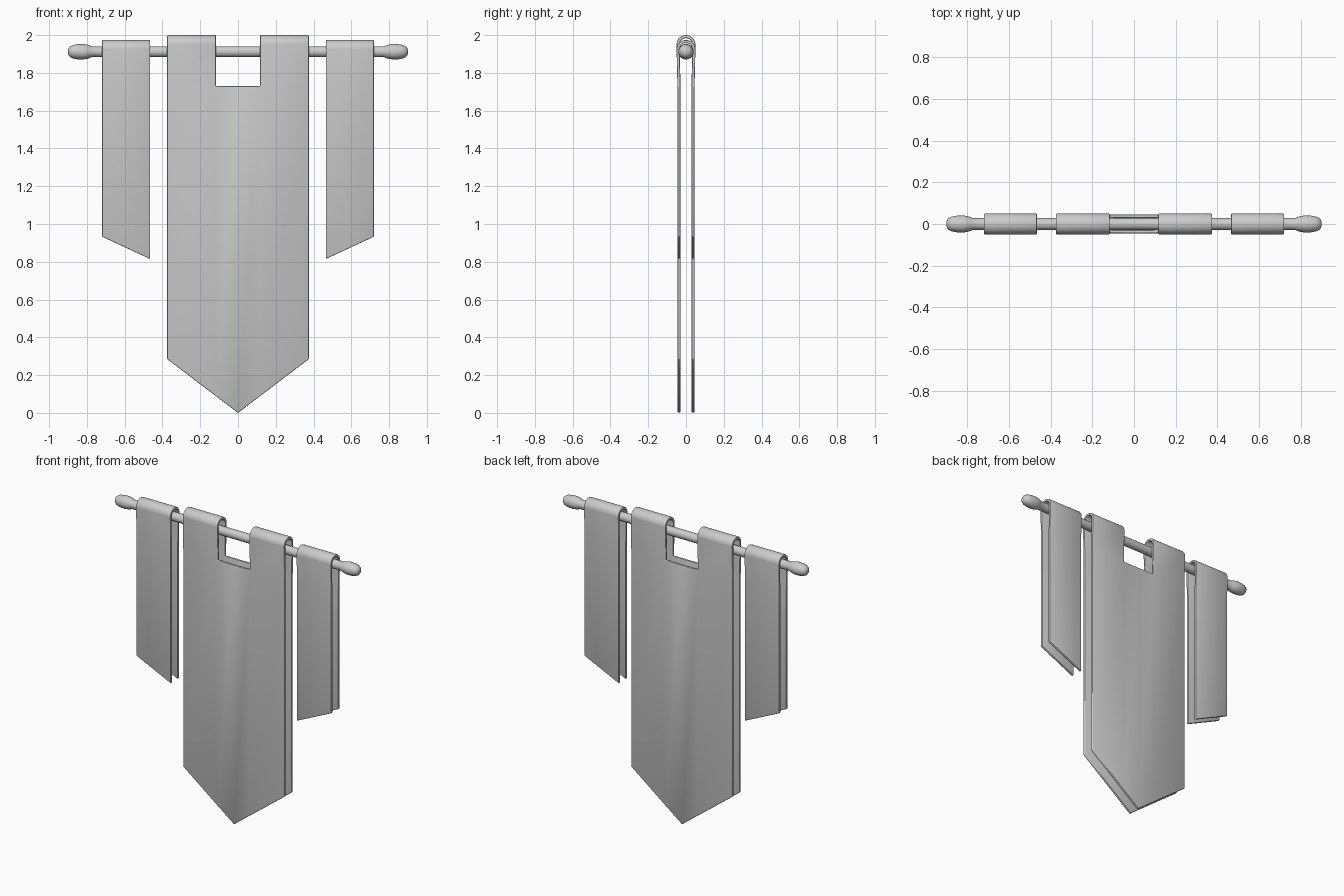
import bpy, bmesh, math

if "Cube" in bpy.data.objects:
    bpy.data.objects.remove(bpy.data.objects["Cube"])

ROD_Z = 1.912


def finish(name, bm, mods=()):
    bmesh.ops.recalc_face_normals(bm, faces=bm.faces)
    mesh = bpy.data.meshes.new(name)
    bm.to_mesh(mesh)
    bm.free()
    ob = bpy.data.objects.new(name, mesh)
    bpy.context.collection.objects.link(ob)
    bpy.ops.object.select_all(action='DESELECT')
    ob.select_set(True)
    bpy.context.view_layer.objects.active = ob
    for kind, props in mods:
        m = ob.modifiers.new(kind.title(), kind)
        for key, value in props.items():
            setattr(m, key, value)
        bpy.ops.object.modifier_apply(modifier=m.name)
    bpy.ops.object.shade_smooth_by_angle(angle=math.radians(40))
    return ob


def banner(name, columns, top, fold_z, gap=None, thick=0.016):
    """Cloth folded over the rod; columns are (x, bottom z), gap is the column x half width left open."""
    r, n = 0.042, 14
    cz = top - thick / 2 - r
    arc = [(-r * math.cos(math.pi * i / n), cz + r * math.sin(math.pi * i / n)) for i in range(n + 1)]
    path = [(-0.037, None), (-0.037, fold_z)] + arc + [(0.037, fold_z), (0.037, None)]
    bm = bmesh.new()
    grid = [[bm.verts.new((x, y, low if z is None else z)) for y, z in path] for x, low in columns]
    last = len(path) - 2
    for c in range(len(columns) - 1):
        mid = (columns[c][0] + columns[c + 1][0]) / 2
        for k in range(len(path) - 1):
            if gap and abs(mid) < gap and 0 < k < last:
                continue
            bm.faces.new((grid[c][k], grid[c + 1][k], grid[c + 1][k + 1], grid[c][k + 1]))
    bmesh.ops.delete(bm, geom=[v for v in bm.verts if not v.link_faces], context='VERTS')
    return finish(name, bm, [
        ('SOLIDIFY', dict(thickness=thick, offset=0)),
        ('BEVEL', dict(width=0.005, segments=2, limit_method='ANGLE', angle_limit=math.radians(50))),
    ])


# Centre banner: two tabs at the top, pointed bottom
W, T, LOW = 0.375, 0.117, 0.285
banner("centre_banner",
       [(x, LOW * abs(x) / W) for x in (-W, -T, 0, T, W)],
       top=2.0, fold_z=1.73, gap=T)

# Side banners: slanted bottoms, lower towards the centre
for side, label in ((-1, "left"), (1, "right")):
    banner(label + "_banner", [(side * 0.465, 0.815), (side * 0.72, 0.933)], top=1.974, fold_z=1.72)

# Rod with rounded finials, turned around the x axis
half = [(0.73, 0.029), (0.775, 0.029), (0.785, 0.034), (0.80, 0.038), (0.82, 0.041),
        (0.85, 0.040), (0.875, 0.035), (0.89, 0.027), (0.897, 0.018), (0.90, 0.006)]
profile = [(-x, r) for x, r in reversed(half)] + half
bm = bmesh.new()
SIDES = 24
rings = [[bm.verts.new((x, r * math.cos(2 * math.pi * i / SIDES), ROD_Z + r * math.sin(2 * math.pi * i / SIDES)))
          for i in range(SIDES)] for x, r in profile]
for a, b in zip(rings, rings[1:]):
    for i in range(SIDES):
        j = (i + 1) % SIDES
        bm.faces.new((a[i], a[j], b[j], b[i]))
bm.faces.new(rings[0])
bm.faces.new(rings[-1])
finish("hanging_rod", bm)
